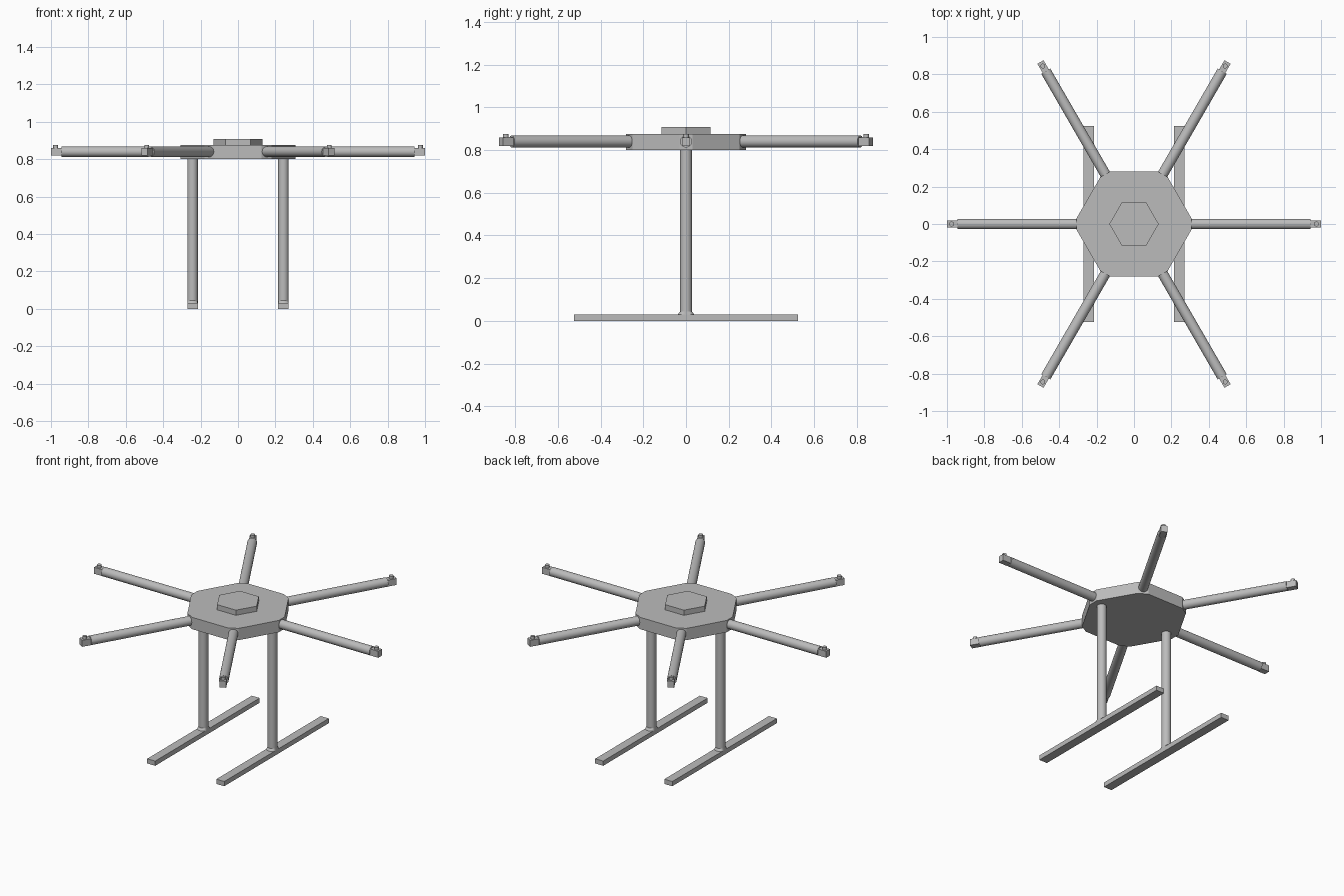
import bpy, bmesh, math
from mathutils import Matrix, Vector

cube = bpy.data.objects.get("Cube")
if cube:
    bpy.data.objects.remove(cube, do_unlink=True)

grey = bpy.data.materials.new("plain grey")
grey.use_nodes = True
GREY = (0.5, 0.5, 0.5, 1)
grey.diffuse_color = GREY
grey.node_tree.nodes["Principled BSDF"].inputs["Base Color"].default_value = GREY


def finish(name, bm, smooth=False):
    bmesh.ops.recalc_face_normals(bm, faces=bm.faces)
    mesh = bpy.data.meshes.new(name)
    bm.to_mesh(mesh)
    bm.free()
    mesh.materials.append(grey)
    obj = bpy.data.objects.new(name, mesh)
    bpy.context.collection.objects.link(obj)
    if smooth:
        bpy.ops.object.select_all(action='DESELECT')
        obj.select_set(True)
        bpy.context.view_layer.objects.active = obj
        bpy.ops.object.shade_smooth_by_angle(angle=math.radians(35))
    return obj


def prism(name, outline, z0, z1):
    """Extrude a flat outline from z0 to z1."""
    bm = bmesh.new()
    face = bm.faces.new([bm.verts.new((x, y, z0)) for x, y in outline])
    top = bmesh.ops.extrude_face_region(bm, geom=[face])
    verts = [g for g in top["geom"] if isinstance(g, bmesh.types.BMVert)]
    bmesh.ops.translate(bm, verts=verts, vec=(0, 0, z1 - z0))
    return finish(name, bm)


def box(name, centre, size, spin=0):
    bm = bmesh.new()
    bmesh.ops.create_cube(bm, size=1, matrix=Matrix.Rotation(spin, 4, 'Z')
                          @ Matrix.Translation(centre) @ Matrix.Diagonal((*size, 1)))
    return finish(name, bm)


def rod(name, start, end, radius, spin=0, sides=24):
    """Cylinder between two points, then turned about z."""
    a, b = Vector(start), Vector(end)
    turn = (b - a).to_track_quat('Z', 'Y').to_matrix().to_4x4()
    bm = bmesh.new()
    bmesh.ops.create_cone(bm, cap_ends=True, segments=sides, radius1=radius,
                          radius2=radius, depth=(b - a).length,
                          matrix=Matrix.Rotation(spin, 4, 'Z')
                          @ Matrix.Translation((a + b) / 2) @ turn)
    return finish(name, bm, True)


# Hexagonal body with its corners cut flat where the arms attach
outline = []
for i in range(6):
    c, s = math.cos(i * math.pi / 3), math.sin(i * math.pi / 3)
    for side in (-0.031, 0.031):
        outline.append((0.307 * c - side * s, 0.307 * s + side * c))
prism("body", outline, 0.80, 0.875)
prism("top_plate", [(0.132 * math.cos(i * math.pi / 3), 0.132 * math.sin(i * math.pi / 3))
                    for i in range(6)], 0.875, 0.908)

# Six arms, each with a square end mount and a small motor pin
ARM_Z = 0.84
for i in range(6):
    spin = i * math.pi / 3
    rod(f"arm_{i + 1}", (0.30, 0, ARM_Z), (0.943, 0, ARM_Z), 0.028, spin)
    box(f"arm_end_{i + 1}", (0.97, 0, ARM_Z - 0.001), (0.06, 0.038, 0.041), spin)
    rod(f"motor_pin_{i + 1}", (0.975, 0, 0.85), (0.975, 0, 0.876), 0.013, spin, 16)

# Landing legs, their flared feet, and the skids
for side, x in (("left", 0.243), ("right", -0.243)):
    rod(f"{side}_leg", (x, 0, 0.02), (x, 0, 0.805), 0.028)
    box(f"{side}_skid", (x, 0, 0.015), (0.056, 1.05, 0.03))
    bm = bmesh.new()
    bmesh.ops.create_cone(bm, cap_ends=True, segments=24, radius1=0.038, radius2=0.028,
                          depth=0.014, matrix=Matrix.Translation((x, 0, 0.037)))
    for v in bm.verts:
        v.co.x = min(max(v.co.x, x - 0.028), x + 0.028)
    finish(f"{side}_leg_foot", bm, True)
